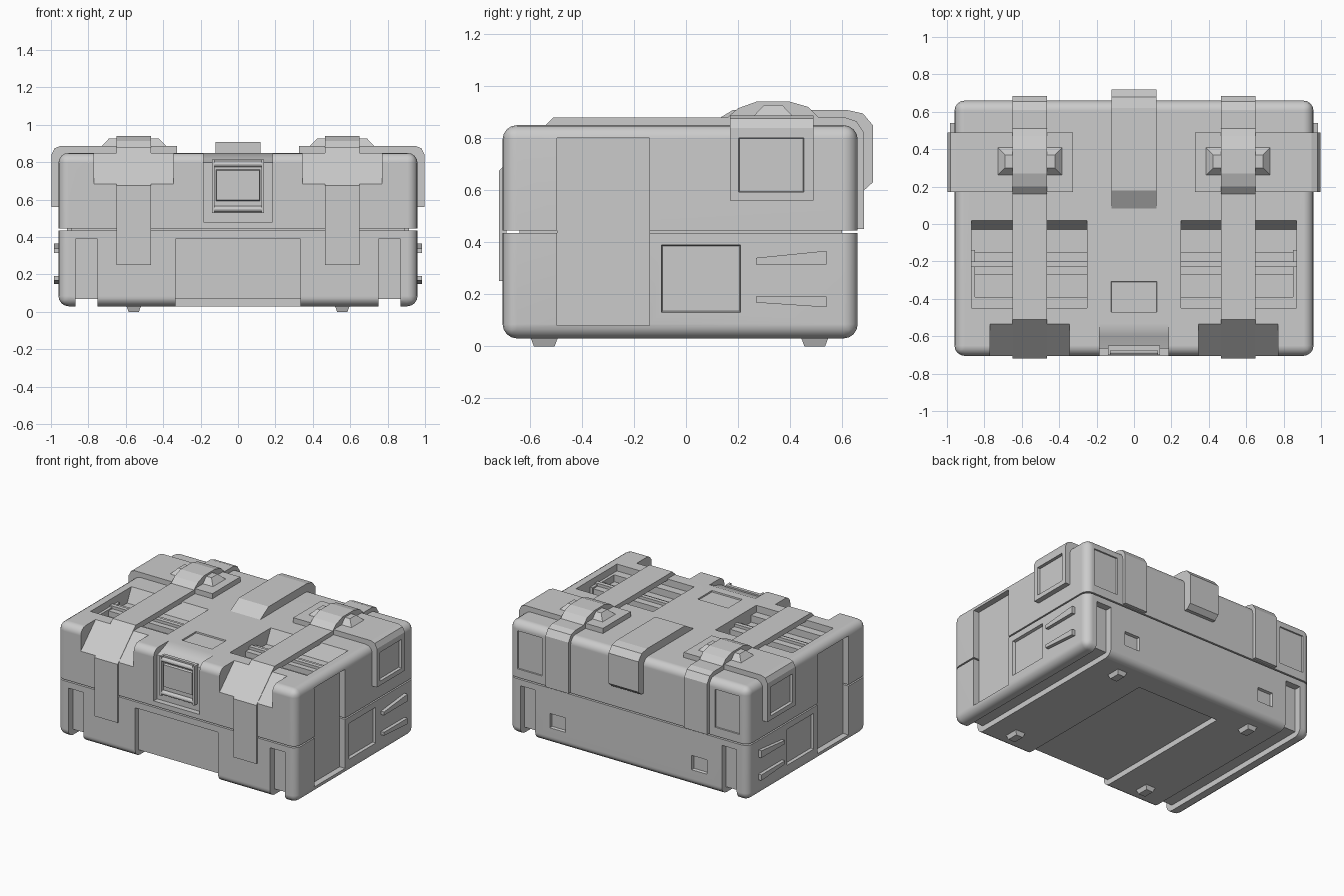
import bpy, bmesh, math
from mathutils import Vector

old = bpy.data.objects.get("Cube")
if old:
    bpy.data.objects.remove(old, do_unlink=True)

grey = bpy.data.materials.new("case grey")
grey.use_nodes = True
GREY = (0.6, 0.6, 0.6, 1)
grey.diffuse_color = GREY
grey.node_tree.nodes["Principled BSDF"].inputs["Base Color"].default_value = GREY


def finish(name, bm):
    bmesh.ops.recalc_face_normals(bm, faces=bm.faces)
    mesh = bpy.data.meshes.new(name)
    bm.to_mesh(mesh)
    bm.free()
    mesh.materials.append(grey)
    ob = bpy.data.objects.new(name, mesh)
    bpy.context.collection.objects.link(ob)
    return ob


def block(name, lo, hi, taper=None, amount=0.012):
    """Box; taper=(axis, side) shrinks the face on that side."""
    bm = bmesh.new()
    bmesh.ops.create_cube(bm, size=2)
    mid, half = (Vector(lo) + Vector(hi)) / 2, (Vector(hi) - Vector(lo)) / 2
    for v in bm.verts:
        shrink = taper and v.co[taper[0]] * taper[1] > 0
        v.co = Vector([mid[i] + v.co[i] * (half[i] - (amount if shrink and i != taper[0] else 0))
                       for i in range(3)])
    return finish(name, bm)


def prism(name, points, axis, lo, hi):
    """Profile of (y, z) or (x, z) points pushed along x or y."""
    bm = bmesh.new()
    place = (lambda p, t: (t, p[0], p[1])) if axis == 'x' else (lambda p, t: (p[0], t, p[1]))
    face = bm.faces.new([bm.verts.new(place(p, lo)) for p in points])
    new = bmesh.ops.extrude_face_region(bm, geom=[face])["geom"]
    for v in new:
        if isinstance(v, bmesh.types.BMVert):
            v.co[0 if axis == 'x' else 1] = hi
    return finish(name, bm)


def mirrored(lo, hi, s):
    """Swap a box's x range to the other side when s is -1."""
    if s > 0:
        return lo, hi
    return (-hi[0], *lo[1:]), (-lo[0], *hi[1:])


def activate(ob):
    bpy.ops.object.select_all(action='DESELECT')
    ob.select_set(True)
    bpy.context.view_layer.objects.active = ob


def cut(ob, cutter):
    mod = ob.modifiers.new("cut", 'BOOLEAN')
    mod.object, mod.operation, mod.solver = cutter, 'DIFFERENCE', 'EXACT'
    activate(ob)
    bpy.ops.object.modifier_apply(modifier=mod.name)
    bpy.data.objects.remove(cutter, do_unlink=True)


def shell(name, z0, z1, open_z):
    """Half of the case, rounded everywhere but at the seam."""
    ob = block(name, (-0.96, -0.705, z0), (0.96, 0.66, z1))
    bm = bmesh.new()
    bm.from_mesh(ob.data)
    edges = [e for e in bm.edges if any(abs(v.co.z - open_z) > 0.001 for v in e.verts)]
    bmesh.ops.bevel(bm, geom=edges, offset=0.055, segments=4, profile=0.5, affect='EDGES')
    bm.to_mesh(ob.data)
    bm.free()
    return ob


base = shell("base", 0.03, 0.435, 0.435)
lid = shell("lid", 0.445, 0.85, 0.445)
block("seam_core", (-0.89, -0.64, 0.4), (0.89, 0.6, 0.48))

# Base: front bay that runs under the bottom
cut(base, block("c", (-0.333, -0.8, -0.1), (0.333, -0.665, 0.39)))
cut(base, block("c", (-0.333, -0.8, -0.1), (0.333, 0.45, 0.07)))

# Lid: latch bay and shallow top panel
cut(lid, prism("c", [(-0.8, 0.48), (-0.665, 0.48), (-0.665, 0.8), (-0.6, 0.82),
                     (-0.51, 0.86), (-0.51, 0.95), (-0.8, 0.95)], 'x', -0.185, 0.185))
cut(lid, block("c", (-0.13, -0.48, 0.84), (0.13, -0.3, 0.9), (2, -1), 0.01))

for s in (1, -1):
    def both(lo, hi, taper=None, amount=0.012, name="c"):
        lo, hi = mirrored(lo, hi, s)
        if taper and taper[0] == 0:
            taper = (0, taper[1] * s)
        return block(name, lo, hi, taper, amount)

    def strip(name, points, x0, x1):
        return prism(name, points, 'x', s * x0, s * x1)

    side = "left" if s > 0 else "right"

    # Slots in front, back and bottom of the base
    cut(base, both((0.75, -0.8, -0.1), (0.87, -0.65, 0.39)))
    cut(base, both((0.75, 0.61, -0.1), (0.87, 0.8, 0.39)))
    cut(base, both((0.75, -0.8, -0.1), (0.87, 0.8, 0.07)))
    # Back sockets and side panel of the base
    cut(base, both((0.5, 0.64, 0.14), (0.64, 0.7, 0.26), (1, -1)))
    cut(base, both((0.94, -0.1, 0.125), (0.98, 0.215, 0.395), (0, -1), 0.01))
    # Tall side channel through both halves
    for half in (base, lid):
        cut(half, both((0.905, -0.495, 0.08), (1.1, -0.14, 0.8)))
    both((0.85, -0.495, 0.08), (0.915, -0.14, 0.8), name=side + "_channel_panel")

    # Lid: sloped strap seats, back panels and top pockets
    cut(lid, strip("c", [(-0.525, 0.86), (-0.72, 0.67), (-0.9, 0.67), (-0.9, 0.95), (-0.525, 0.95)], 0.345, 0.77))
    cut(lid, both((0.69, 0.65, 0.5), (0.9, 0.72, 0.79), (1, -1), 0.008))
    cut(lid, strip("c", [(-0.45, 0.95), (-0.45, 0.8), (-0.39, 0.8), (-0.39, 0.75), (-0.03, 0.75),
                         (0.02, 0.85), (0.02, 0.95)], 0.25, 0.87))
    strip(side + "_pocket_slats", [(-0.27, 0.74), (-0.27, 0.79), (-0.23, 0.79), (-0.23, 0.81), (-0.2, 0.81),
                                   (-0.2, 0.79), (-0.15, 0.79), (-0.15, 0.74)], 0.25, 0.87)

    # Long strap from front to back over the top
    strip(side + "_strap", [
        (-0.69, 0.25), (-0.718, 0.25), (-0.718, 0.675), (-0.51, 0.88), (0.16, 0.88), (0.2, 0.915),
        (0.27, 0.94), (0.4, 0.94), (0.47, 0.92), (0.51, 0.88), (0.61, 0.88), (0.655, 0.865),
        (0.685, 0.82), (0.685, 0.45), (0.64, 0.45), (0.64, 0.81), (0.6, 0.84), (-0.5, 0.84),
        (-0.69, 0.65)], 0.465, 0.65)

    # Corner plate folded over the side, with its recessed square
    plate = prism(side + "_corner_plate", [(s * x, z) for x, z in (
        (0.325, 0.83), (0.325, 0.887), (0.95, 0.887), (0.98, 0.875), (0.998, 0.84),
        (0.998, 0.56), (0.94, 0.56), (0.94, 0.8), (0.91, 0.83))], 'y', 0.17, 0.49)
    cut(plate, both((0.978, 0.195, 0.585), (1.05, 0.46, 0.808), (0, -1), 0.01))
    both((0.378, 0.255, 0.88), (0.735, 0.415, 0.927), (2, 1), 0.045, side + "_buckle")

    # Tapered side fins
    for i, (a, b, c, d) in enumerate(((0.315, 0.34, 0.315, 0.367), (0.168, 0.192, 0.15, 0.192))):
        strip(f"{side}_fin_{i + 1}", [(0.27, a), (0.27, b), (0.54, d), (0.54, c)], 0.94, 0.985)

    # Feet
    for place, y in (("front", -0.545), ("back", 0.495)):
        both((0.515, y - 0.055, 0), (0.6, y + 0.055, 0.04), (2, -1), 0.015, f"{side}_{place}_foot")

# Hinge strap at the middle of the back
prism("back_hinge", [(0.08, 0.848), (0.18, 0.908), (0.62, 0.908), (0.68, 0.895), (0.718, 0.85), (0.718, 0.63),
                     (0.685, 0.6), (0.64, 0.6), (0.64, 0.8), (0.6, 0.83), (0.08, 0.83)], 'x', -0.12, 0.12)

# Front latch
block("latch_backing", (-0.138, -0.675, 0.53), (0.138, -0.65, 0.815))
block("latch_plate", (-0.122, -0.692, 0.59), (0.122, -0.66, 0.765), (1, -1), 0.008)
for s in (1, -1):
    lo, hi = mirrored((0.126, -0.7, 0.53), (0.14, -0.66, 0.815), s)
    block("latch_rail", lo, hi)
for z, r in ((0.79, 0.016), (0.55, 0.016)):
    bm = bmesh.new()
    bmesh.ops.create_cone(bm, cap_ends=True, segments=12, radius1=r, radius2=r, depth=0.26)
    for v in bm.verts:
        v.co = Vector((v.co.z, v.co.x - 0.683, v.co.y + z))
    finish("latch_roller", bm)

# Soft shading on the rounded shells only
for ob in (base, lid):
    activate(ob)
    bpy.ops.object.shade_smooth_by_angle(angle=math.radians(30))
    ob.modifiers.new("even normals", 'WEIGHTED_NORMAL').keep_sharp = True
